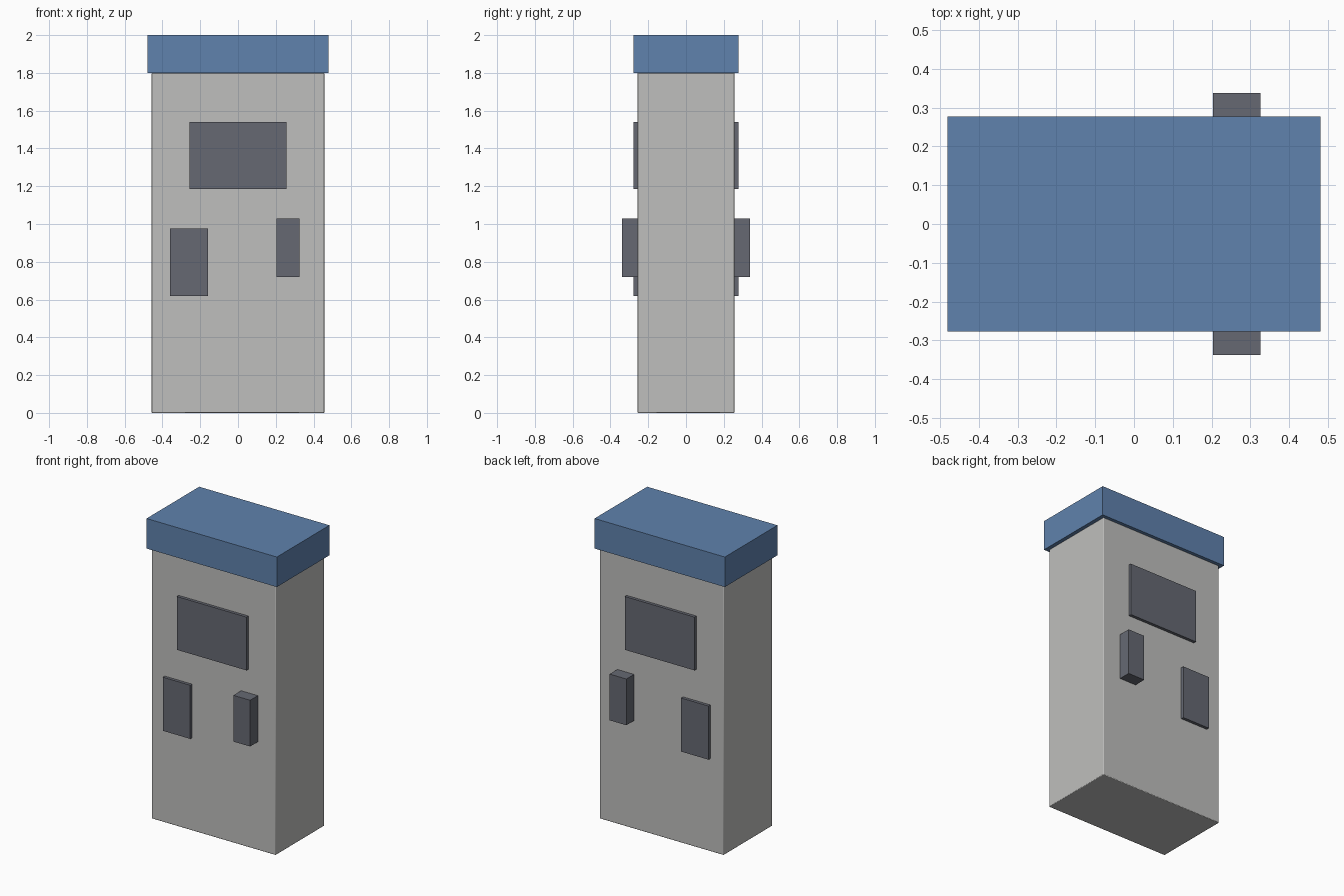
import bpy
import math

cube = bpy.data.objects.get("Cube")
if cube:
    bpy.data.objects.remove(cube, do_unlink=True)


def material(name, colour):
    mat = bpy.data.materials.new(name)
    mat.use_nodes = True
    mat.diffuse_color = (*colour, 1)
    mat.node_tree.nodes["Principled BSDF"].inputs["Base Color"].default_value = (*colour, 1)
    return mat


def box(name, low, high, mat):
    """Box spanning two opposite corners."""
    bpy.ops.mesh.primitive_cube_add(size=1, location=[(a + b) / 2 for a, b in zip(low, high)])
    obj = bpy.context.object
    obj.name = name
    obj.scale = [b - a for a, b in zip(low, high)]
    bpy.ops.object.transform_apply(location=False, rotation=False, scale=True)
    obj.data.materials.append(mat)
    return obj


grey = material("light grey", (0.52, 0.52, 0.51))
blue = material("blue", (0.115, 0.223, 0.418))
dark = material("dark slate", (0.133, 0.141, 0.171))

# Cabinet with finely softened, smooth-shaded edges
cabinet = box("cabinet", (-0.457, -0.257, 0), (0.457, 0.257, 1.8), grey)
bevel = cabinet.modifiers.new("soft edges", "BEVEL")
bevel.width = 0.004
bevel.segments = 2
bpy.ops.object.shade_smooth_by_angle(angle=math.radians(50))

# Overhanging cap
box("cap", (-0.48, -0.277, 1.8), (0.48, 0.277, 2), blue)

# Fittings repeated on front and back: x range, z range, outer depth
fittings = {
    "display": (-0.257, 0.257, 1.185, 1.54, 0.277),
    "keypad": (-0.36, -0.158, 0.618, 0.975, 0.277),
    "nozzle_holder": (0.203, 0.326, 0.72, 1.028, 0.338),
}
for name, (x0, x1, z0, z1, depth) in fittings.items():
    for side, sign in (("front", -1), ("back", 1)):
        y0, y1 = sorted((sign * 0.25, sign * depth))
        box(f"{side}_{name}", (x0, y0, z0), (x1, y1, z1), dark)
